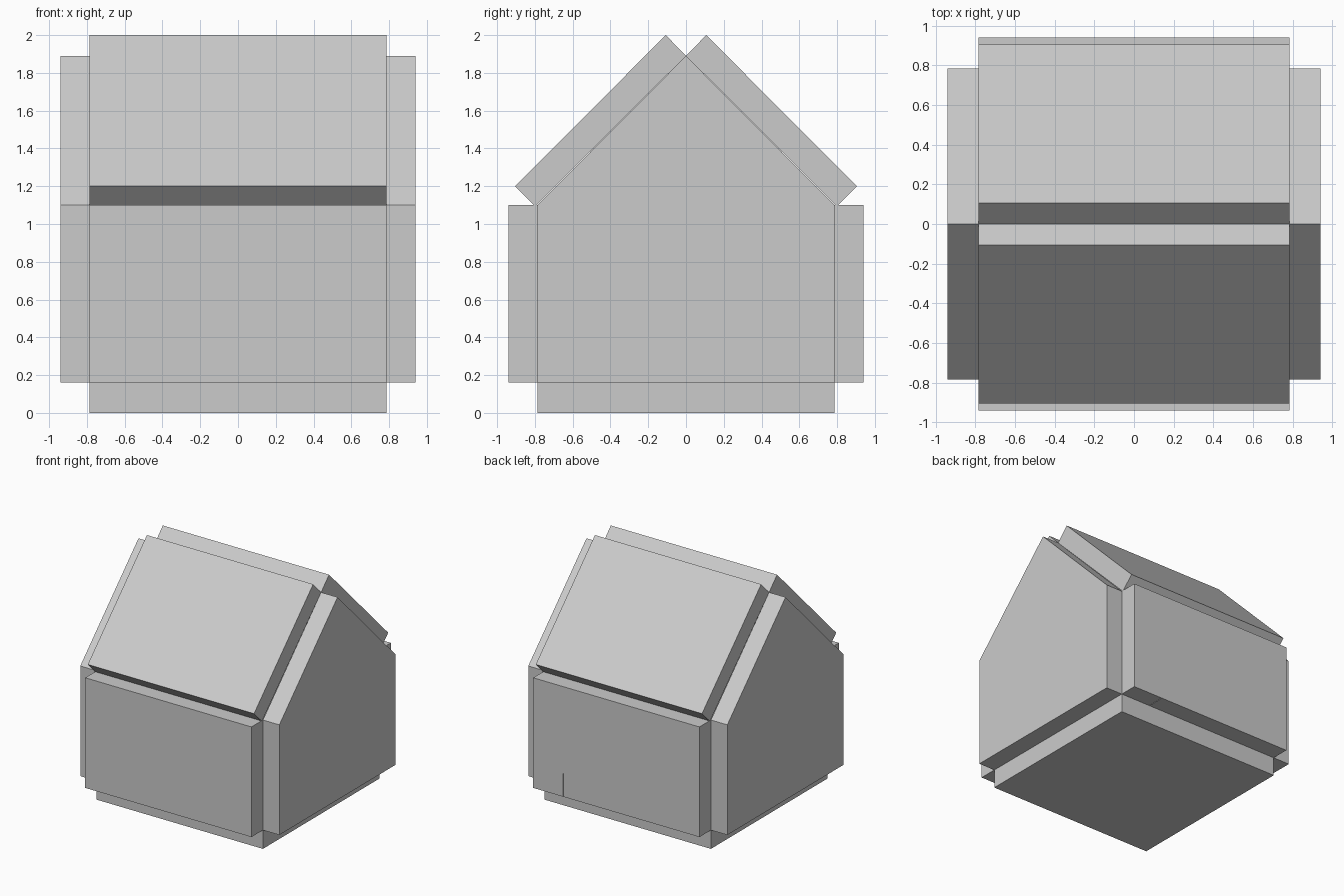
import bpy
import bmesh
from mathutils import Vector

if "Cube" in bpy.data.objects:
    bpy.data.objects.remove(bpy.data.objects["Cube"])

HALF = 0.785     # half width of the inner house volume
OUT = 0.94       # outer face of the raised panels
FLOOR = 0.16     # top of the floor slab
EAVE = 1.10      # top of the side walls
RIDGE = 1.89     # peak of the gables
LIFT = 0.107     # 45 degree offset of the roof panels

grey = bpy.data.materials.new("plain_grey")
grey.diffuse_color = (0.6, 0.6, 0.6, 1)
grey.use_nodes = True
grey.node_tree.nodes["Principled BSDF"].inputs["Base Color"].default_value = grey.diffuse_color


def prism(name, outline, axis, start, end):
    """Extrude a 2D outline along x (outline is y, z) or y (outline is x, z)."""
    bm = bmesh.new()
    if axis == 'x':
        pts = [(start, a, b) for a, b in outline]
        move = Vector((end - start, 0, 0))
    else:
        pts = [(a, start, b) for a, b in outline]
        move = Vector((0, end - start, 0))
    face = bm.faces.new([bm.verts.new(p) for p in pts])
    res = bmesh.ops.extrude_face_region(bm, geom=[face], use_keep_orig=True)
    verts = [g for g in res["geom"] if isinstance(g, bmesh.types.BMVert)]
    bmesh.ops.translate(bm, verts=verts, vec=move)
    bmesh.ops.recalc_face_normals(bm, faces=bm.faces[:])
    mesh = bpy.data.meshes.new(name)
    bm.to_mesh(mesh)
    bm.free()
    mesh.materials.append(grey)
    obj = bpy.data.objects.new(name, mesh)
    bpy.context.collection.objects.link(obj)
    return obj


def rect(a0, b0, a1, b1):
    return [(a0, b0), (a1, b0), (a1, b1), (a0, b1)]


# Floor slab
prism("floor_slab", rect(-HALF, 0, HALF, FLOOR), 'x', -HALF, HALF)

# Front wall, and back wall with a hairline slit at its foot
prism("front_wall", rect(-HALF, FLOOR, HALF, EAVE), 'y', -OUT, -HALF)
slit = [(-HALF, FLOOR), (0.498, FLOOR), (0.498, 0.36), (0.502, 0.36),
        (0.502, FLOOR), (HALF, FLOOR), (HALF, EAVE), (-HALF, EAVE)]
prism("back_wall", slit, 'y', HALF, OUT)

# Gable walls and roof panels, one per side
gable = [(-HALF, FLOOR), (HALF, FLOOR), (HALF, EAVE), (0, RIDGE), (-HALF, EAVE)]
roof = [(0, RIDGE), (0.798, 1.093), (0.798 + LIFT, 1.093 + LIFT),
        (LIFT, 2.0)]
for s, end_name, roof_name in ((1, "right_gable", "back_roof_panel"),
                               (-1, "left_gable", "front_roof_panel")):
    prism(end_name, gable, 'x', s * HALF, s * OUT)
    prism(roof_name, [(s * y, z) for y, z in roof], 'x', -HALF, HALF)
